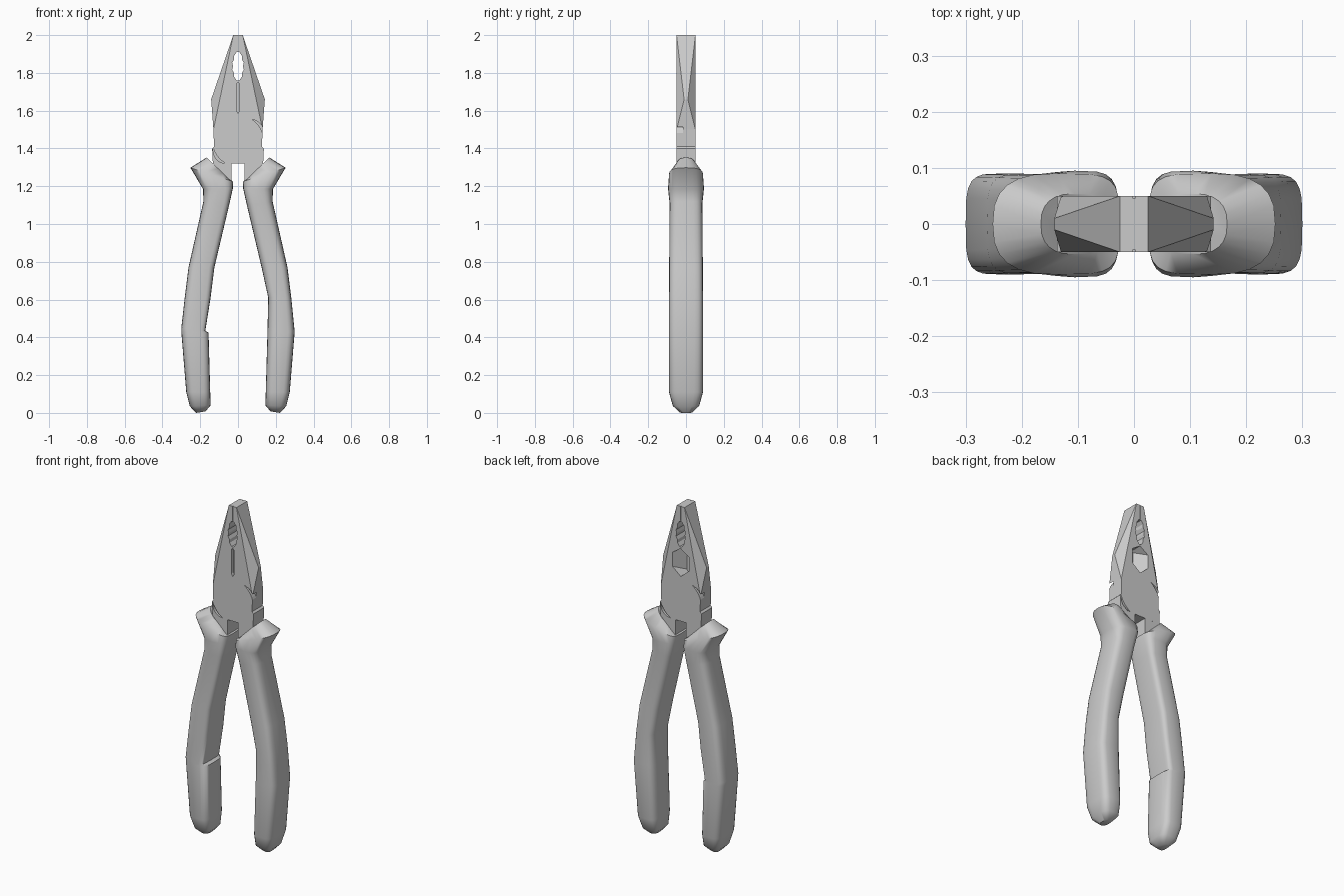
import bpy, bmesh, math

if "Cube" in bpy.data.objects:
    bpy.data.objects.remove(bpy.data.objects["Cube"])

grey = bpy.data.materials.new("tool grey")
grey.diffuse_color = (0.6, 0.6, 0.6, 1)
grey.use_nodes = True
grey.node_tree.nodes["Principled BSDF"].inputs["Base Color"].default_value = grey.diffuse_color


def make_object(name, bm):
    bmesh.ops.recalc_face_normals(bm, faces=bm.faces)
    mesh = bpy.data.meshes.new(name)
    bm.to_mesh(mesh)
    bm.free()
    obj = bpy.data.objects.new(name, mesh)
    bpy.context.collection.objects.link(obj)
    mesh.materials.append(grey)
    return obj


def prism(name, front, y0, y1, back=None):
    """Closed prism between a front and a back outline of (x, z) points."""
    bm = bmesh.new()
    a = [bm.verts.new((x, y0, z)) for x, z in front]
    b = [bm.verts.new((x, y1, z)) for x, z in (back or front)]
    bm.faces.new(a)
    bm.faces.new(b[::-1])
    for i in range(len(a)):
        j = (i + 1) % len(a)
        bm.faces.new((a[i], b[i], b[j], a[j]))
    return make_object(name, bm)


# Head: jaws with a pinched ridge on each side, and the joint block below
T = 0.05
side = [(0.025, 2.0), (0.13, 1.5), (0.127, 1.41), (0.137, 1.40), (0.133, 1.32)]
bm = bmesh.new()
cols = {}
for s in (1, -1):
    f = [bm.verts.new((s * x, -T, z)) for x, z in side]
    b = [bm.verts.new((s * x, T, z)) for x, z in side]
    rf, rb = (bm.verts.new((s * 0.142, y, 1.66)) for y in (-0.01, 0.01))
    for loop in ((f[0], b[0], rb, rf), (rf, rb, b[1], f[1]),
                 (f[0], rf, f[1]), (b[0], b[1], rb)):
        bm.faces.new(loop)
    for i in range(1, len(side) - 1):
        bm.faces.new((f[i], b[i], b[i + 1], f[i + 1]))
    cols[s] = f, b
(fr, br), (fl, bl) = cols[1], cols[-1]
bm.faces.new(fr + fl[::-1])
bm.faces.new(br + bl[::-1])
bm.faces.new((fr[0], br[0], bl[0], fl[0]))
bm.faces.new((fr[-1], br[-1], bl[-1], fl[-1]))
head = make_object("head", bm)


def cut(name, front, y0, y1, back=None):
    cutter = prism(name + "_cutter", front, y0, y1, back)
    cutter.hide_render = True
    cutter.hide_viewport = True
    mod = head.modifiers.new(name, "BOOLEAN")
    mod.object = cutter
    mod.operation = 'DIFFERENCE'
    mod.solver = 'EXACT'


# Toothed pipe grip and jaw seam
teeth = 4
right = []
for i in range(2 * teeth + 1):
    t = i / (2 * teeth)
    w = 0.009 + 0.019 * math.sin(math.pi * t) + (0.004 if i % 2 else -0.002)
    right.append((w, 1.91 - 0.15 * t))
cut("pipe_grip", right + [(-x, z) for x, z in right[::-1]], -0.1, 0.1)
seam = [(0.0015, 2.02), (0.0015, 1.915), (-0.0015, 1.915), (-0.0015, 2.02)]
cut("front_seam", seam, -0.1, -0.045)
cut("back_seam", seam, 0.045, 0.1)
# Wire cutter: narrow slit in front, wide tapered pocket behind
slit = [(0, 1.75), (0.009, 1.742), (0.009, 1.60), (0, 1.585), (-0.009, 1.60), (-0.009, 1.742)]
pocket = [(0, 1.75), (0.06, 1.71), (0.06, 1.635), (0, 1.585), (-0.06, 1.635), (-0.06, 1.71)]
cut("wire_slit", slit, -0.1, -0.03)
cut("wire_pocket", slit, -0.02, 0.06, pocket)


# Curved gaps around the pivot
def crescent(name, a0, a1, flip, y0, y1):
    n = 8
    outer, inner = [], []
    for i in range(n + 1):
        t = i / n
        a = math.radians(a0 + (a1 - a0) * t)
        for lst, r in ((outer, 0.138 + 0.012 * math.sin(math.pi * t)), (inner, 0.136)):
            lst.append((flip * r * math.cos(a), 1.44 + r * math.sin(a)))
    cut(name, outer + inner[::-1], y0, y1)


for tag, flip, y0, y1 in (("front", 1, -0.1, -0.015), ("back", -1, 0.015, 0.1)):
    crescent(tag + "_upper_gap", 4, 56, flip, y0, y1)
    crescent(tag + "_lower_gap", 198, 240, flip, y0, y1)

# Grip rings: inner x, inner z, outer x, outer z, half depth, inner and outer roundness
rings = [(0.045, 1.235, 0.166, 1.352, 0.054, 0.6, 0.8), (0.026, 1.225, 0.252, 1.298, 0.09, 0.45, 0.75),
         (0.027, 1.19, 0.185, 1.185, 0.095, 0.5, 0.7), (0.047, 1.10, 0.183, 1.12, 0.087, 0.55, 0.6),
         (0.125, 0.77, 0.262, 0.77, 0.089, 0.55, 0.5), (0.16, 0.61, 0.282, 0.61, 0.09, 0.55, 0.5),
         (0.156, 0.43, 0.300, 0.43, 0.09, 0.55, 0.5), (0.147, 0.11, 0.274, 0.11, 0.09, 0.55, 0.55),
         (0.145, 0.04, 0.255, 0.035, 0.07, 0.6, 0.6), (0.172, 0.008, 0.222, 0.0, 0.035, 0.7, 0.7)]
# The left grip is squarer inside and has a small step there
left_rings = rings[:3] + [r[:5] + (0.4, r[6]) for r in rings[3:5]]
left_rings += [(0.145, 0.61, 0.282, 0.61, 0.09, 0.35, 0.5), (0.173, 0.435, 0.300, 0.45, 0.09, 0.35, 0.5),
               (0.156, 0.425, 0.300, 0.43, 0.09, 0.5, 0.5)] + rings[7:]


def grip(name, s, table):
    bm = bmesh.new()
    n, loops = 24, []
    for xi, zi, xo, zo, h, ei, eo in table:
        loop = []
        for k in range(n):
            a = 2 * math.pi * k / n
            c, d = math.cos(a), math.sin(a)
            e = eo if c > 0 else ei
            u = math.copysign(abs(c) ** e, c) * 0.5 + 0.5 if abs(c) > 1e-6 else 0.5
            v = math.copysign(abs(d) ** e, d) if abs(d) > 1e-6 else 0
            loop.append(bm.verts.new((s * (xi + (xo - xi) * u), h * v, zi + (zo - zi) * u)))
        loops.append(loop)
    for p, q in zip(loops, loops[1:]):
        for k in range(n):
            j = (k + 1) % n
            bm.faces.new((p[k], p[j], q[j], q[k]))
    bm.faces.new(loops[0])
    bm.faces.new(loops[-1][::-1])
    obj = make_object(name, bm)
    bpy.ops.object.select_all(action='DESELECT')
    obj.select_set(True)
    bpy.context.view_layer.objects.active = obj
    bpy.ops.object.shade_smooth_by_angle(angle=math.radians(50))


grip("right_grip", 1, rings)
grip("left_grip", -1, left_rings)

# Metal arms running from the joint into the grips
arm = [(0.035, 1.322), (0.132, 1.322), (0.138, 1.24), (0.06, 1.2), (0.035, 1.22)]
for name, s in (("right_arm", 1), ("left_arm", -1)):
    prism(name, [(s * x, z) for x, z in arm], -0.0498, 0.0498)
